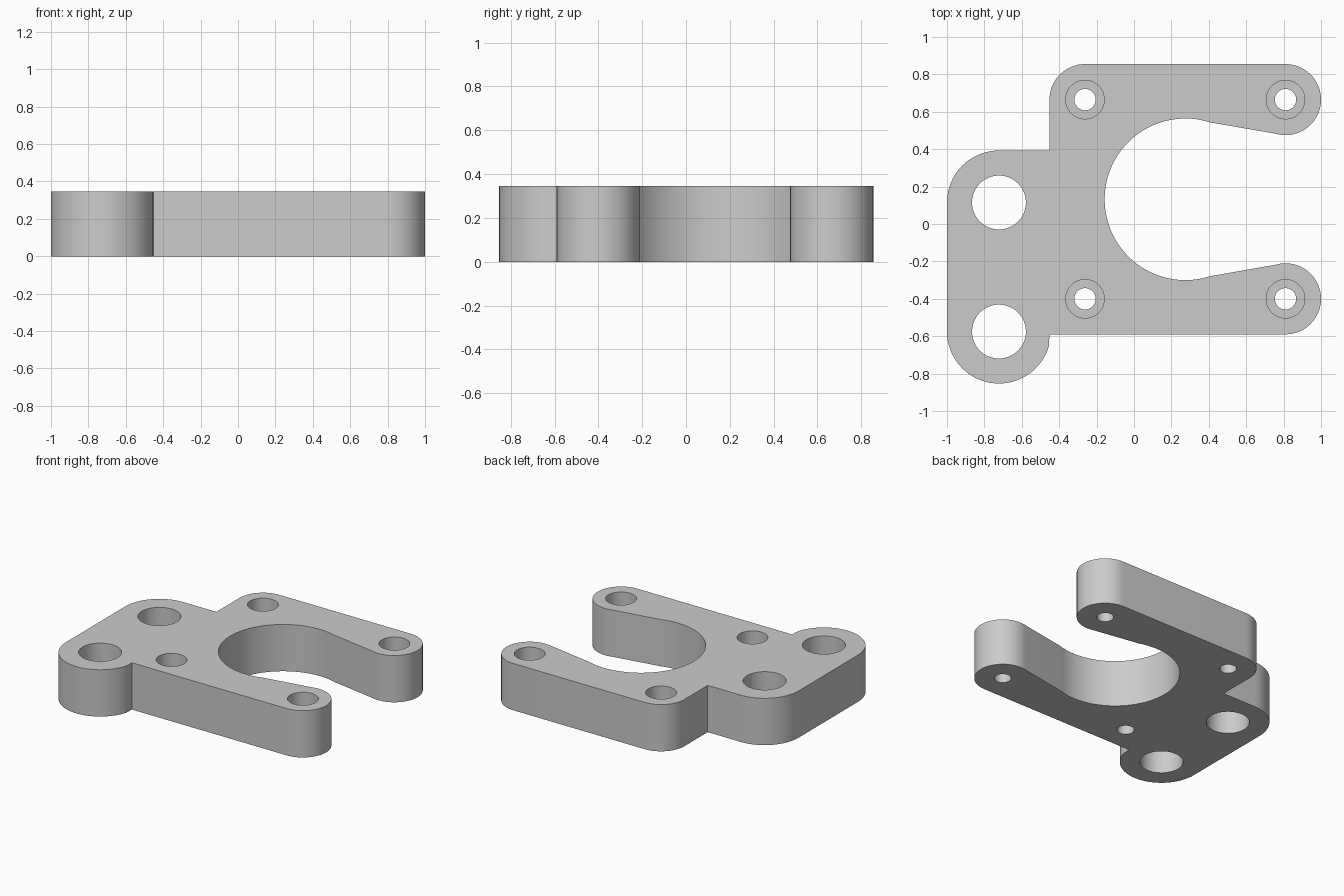
import bpy
import bmesh
from math import radians, cos, sin

cube = bpy.data.objects.get("Cube")
if cube:
    bpy.data.objects.remove(cube, do_unlink=True)

THICK = 0.345
BORE_DEPTH = 0.17
END_R, BOSS_R, OPEN_R = 0.19, 0.278, 0.432

# Hole centres
screw_x, screw_y = (-0.262, 0.81), (-0.4, 0.665)
boss_x, boss_y = -0.722, (-0.575, 0.115)
opening = (0.275, 0.132)


def arc(center, r, start, end, steps=32):
    """Points along an arc, angles in degrees."""
    angles = [radians(start + (end - start) * i / steps) for i in range(steps + 1)]
    return [(center[0] + r * cos(a), center[1] + r * sin(a)) for a in angles]


def new_object(name, bm):
    mesh = bpy.data.meshes.new(name)
    bm.to_mesh(mesh)
    bm.free()
    obj = bpy.data.objects.new(name, mesh)
    bpy.context.collection.objects.link(obj)
    return obj


def prism(bm, points, z0, z1):
    """Extrude a closed counter-clockwise outline from z0 to z1."""
    low = [bm.verts.new((x, y, z0)) for x, y in points]
    high = [bm.verts.new((x, y, z1)) for x, y in points]
    bm.faces.new(low[::-1])
    bm.faces.new(high)
    for i in range(len(points)):
        j = (i + 1) % len(points)
        bm.faces.new((low[i], low[j], high[j], high[i]))


def circle(center, r, n=64):
    return arc(center, r, 0, 360, n)[:-1]


def cut(target, circles, z0, z1):
    """Drill a set of round holes out of the target."""
    bm = bmesh.new()
    for center, r in circles:
        prism(bm, circle(center, r), z0, z1)
    cutter = new_object("hole_cutter", bm)
    cutter.hide_render = True
    mod = target.modifiers.new("holes", 'BOOLEAN')
    mod.operation = 'DIFFERENCE'
    mod.solver = 'EXACT'
    mod.object = cutter
    bpy.ops.object.modifier_apply(modifier=mod.name)
    bpy.data.objects.remove(cutter, do_unlink=True)


# Plate outline: boss, front arm, round opening, back arm, corner, boss
body_left = screw_x[0] - END_R
outline = arc((boss_x, boss_y[0]), BOSS_R, 180, 344)
outline += [(body_left, screw_y[0] - END_R)]
outline += arc((screw_x[1], screw_y[0]), END_R, -90, 107)
outline += arc(opening, OPEN_R, -72, -288, 64)
outline += arc((screw_x[1], screw_y[1]), END_R, -107, 90)
outline += arc((screw_x[0], screw_y[1]), END_R, 90, 180, 16)
outline += [(body_left, boss_y[1] + BOSS_R)]
outline += arc((boss_x, boss_y[1]), BOSS_R, 90, 180, 16)

bm = bmesh.new()
prism(bm, outline, 0, THICK)
plate = new_object("mounting_plate", bm)
bpy.context.view_layer.objects.active = plate
plate.select_set(True)

# Through holes, then counterbores from the top
screws = [(x, y) for x in screw_x for y in screw_y]
through = [(c, 0.057) for c in screws] + [((boss_x, y), 0.144) for y in boss_y]
cut(plate, through, -0.1, THICK + 0.1)
cut(plate, [(c, 0.103) for c in screws], THICK - BORE_DEPTH, THICK + 0.1)

# Plain grey finish
grey = bpy.data.materials.new("light_grey")
grey.use_nodes = True
color = (0.6, 0.6, 0.6, 1)
grey.diffuse_color = color
grey.node_tree.nodes["Principled BSDF"].inputs["Base Color"].default_value = color
plate.data.materials.clear()
plate.data.materials.append(grey)
bpy.ops.object.shade_smooth_by_angle(angle=radians(30))
